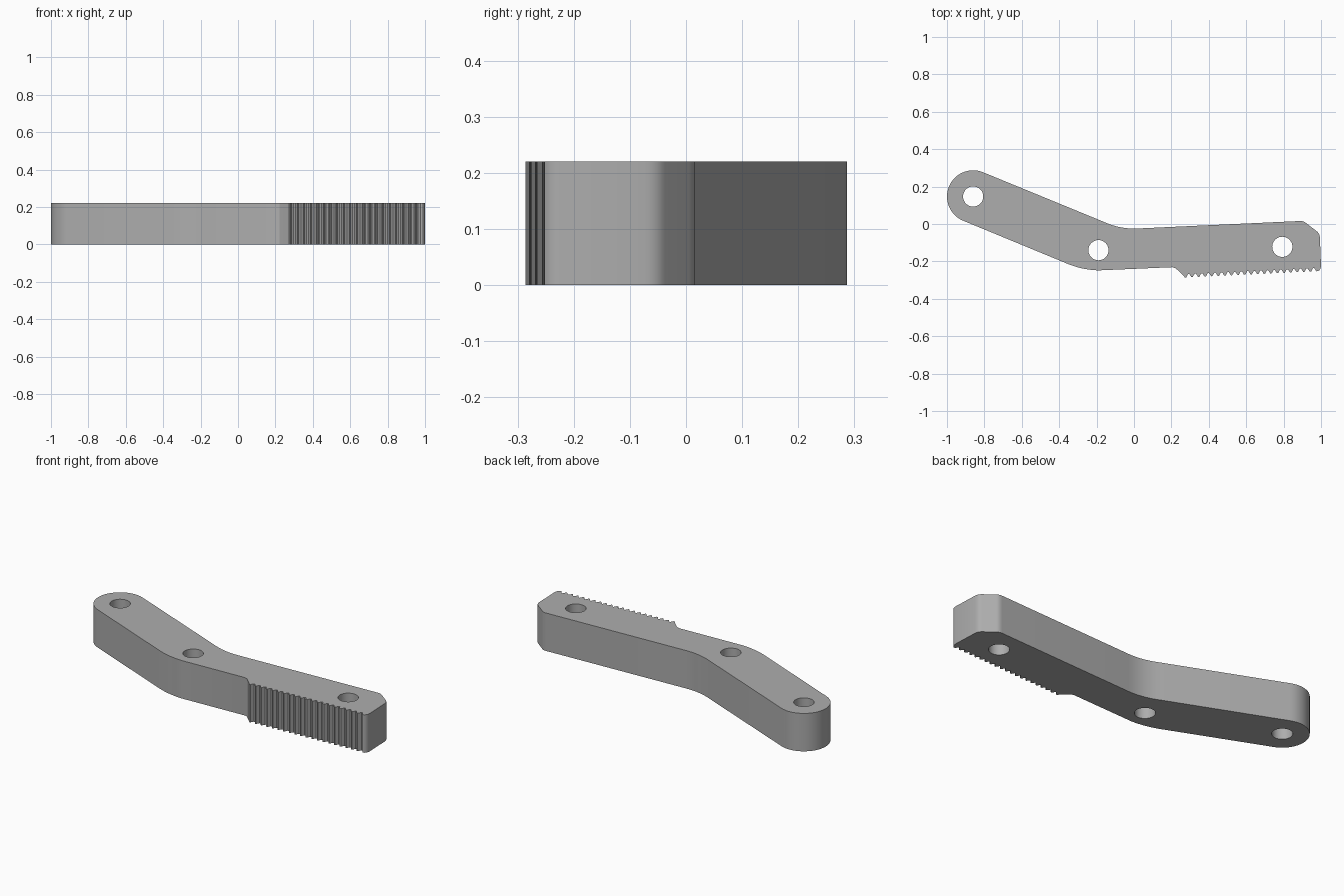
import bpy, bmesh
from math import cos, sin, radians
from mathutils import Vector

cube = bpy.data.objects.get("Cube")
if cube:
    bpy.data.objects.remove(cube, do_unlink=True)

HEIGHT = 0.22
TEETH = 20

metal = bpy.data.materials.new("plain grey")
metal.use_nodes = True
grey = (0.42, 0.42, 0.42, 1)
metal.diffuse_color = grey
metal.node_tree.nodes["Principled BSDF"].inputs["Base Color"].default_value = grey


def arc(cx, cy, r, start, end, n):
    """Points along a circular arc, angles in degrees."""
    angles = [radians(start + (end - start) * i / n) for i in range(n + 1)]
    return [Vector((cx + r * cos(a), cy + r * sin(a))) for a in angles]


def bend(a, b, c, n=8):
    """Smooth bend from a to c, steered by the corner b."""
    a, b, c = Vector(a), Vector(b), Vector(c)
    ts = [i / n for i in range(n + 1)]
    return [a * (1 - t) ** 2 + b * 2 * t * (1 - t) + c * t * t for t in ts]


def rack(first, last, depth, n):
    """Row of teeth with narrow flat tips and roots."""
    first, last = Vector(first), Vector(last)
    step = (last - first) / n
    inward = Vector((-step.y, step.x)).normalized() * depth
    pts = []
    for i in range(n):
        base = first + step * i
        pts += [base, base + step * 0.2, base + step * 0.5 + inward,
                base + step * 0.7 + inward]
    return pts + [last]


def prism(name, outline, z0, z1):
    """Upright solid from a closed counterclockwise outline."""
    bm = bmesh.new()
    face = bm.faces.new([bm.verts.new((p[0], p[1], z0)) for p in outline])
    top = bmesh.ops.extrude_face_region(bm, geom=[face])["geom"]
    bmesh.ops.translate(bm, vec=(0, 0, z1 - z0),
                        verts=[v for v in top if isinstance(v, bmesh.types.BMVert)])
    bmesh.ops.recalc_face_normals(bm, faces=bm.faces)
    mesh = bpy.data.meshes.new(name)
    bm.to_mesh(mesh)
    bm.free()
    obj = bpy.data.objects.new(name, mesh)
    bpy.context.collection.objects.link(obj)
    mesh.materials.append(metal)
    return obj


# Lever outline: round end, lower bend, toothed edge, chamfered tip, upper bend
outline = arc(-0.86, 0.147, 0.14, 67.6, 247.6, 28)
outline += bend((-0.374, -0.205), (-0.285, -0.245), (-0.19, -0.248))
outline += [(0.205, -0.231), (0.222, -0.236), (0.262, -0.273)]
outline += rack((0.272, -0.286), (0.975, -0.253), 0.018, TEETH)
outline += bend((0.985, -0.252), (0.997, -0.245), (1.0, -0.225), 4)
outline += bend((0.994, -0.075), (0.993, -0.05), (0.975, -0.037), 5)
outline += bend((0.92, 0.005), (0.908, 0.016), (0.888, 0.016), 5)
outline += bend((0.02, -0.024), (-0.075, -0.029), (-0.165, 0.013))
lever = prism("toothed_lever", outline, 0, HEIGHT)

# Pivot holes
for x, y in ((-0.86, 0.147), (-0.19, -0.14), (0.793, -0.122)):
    cutter = prism("hole_cutter", arc(x, y, 0.054, 0, 350, 35), -0.1, HEIGHT + 0.1)
    cutter.hide_render = True
    cut = lever.modifiers.new("hole", "BOOLEAN")
    cut.operation = "DIFFERENCE"
    cut.solver = "EXACT"
    cut.object = cutter
    bpy.ops.object.select_all(action="DESELECT")
    lever.select_set(True)
    bpy.context.view_layer.objects.active = lever
    bpy.ops.object.modifier_apply(modifier=cut.name)
    bpy.data.objects.remove(cutter, do_unlink=True)

bpy.ops.object.shade_smooth_by_angle(angle=radians(25))
